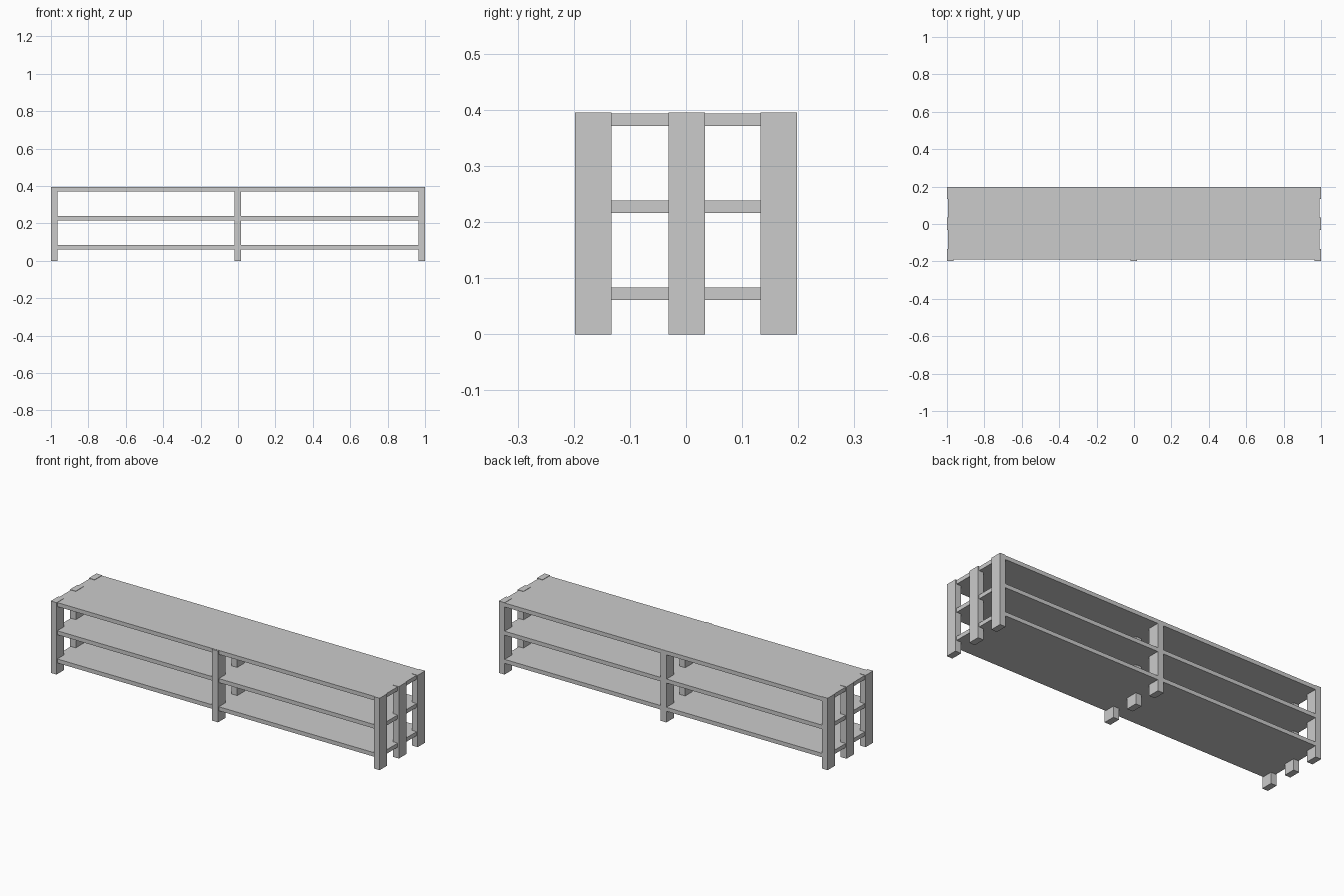
import bpy

if "Cube" in bpy.data.objects:
    bpy.data.objects.remove(bpy.data.objects["Cube"])


def box(name, x, y, z):
    """Axis-aligned box from (min, max) ranges."""
    bpy.ops.mesh.primitive_cube_add(size=1, location=[(r[0] + r[1]) / 2 for r in (x, y, z)])
    ob = bpy.context.object
    ob.name = name
    ob.scale = [r[1] - r[0] for r in (x, y, z)]
    bpy.ops.object.transform_apply(location=False, rotation=False, scale=True)
    return ob


# Three shelf boards, slightly inset from the posts
for label, z in (("lower", 0.061), ("middle", 0.216), ("top", 0.371)):
    box(label + "_shelf", (-0.995, 0.993), (-0.191, 0.197), (z, z + 0.022))

# Three rows of posts: the end rows rise just above the top board
columns = (("left", -1.0, -0.965, 0.395), ("centre", -0.019, 0.017, 0.392), ("right", 0.965, 1.0, 0.395))
rows = (("front", -0.198), ("middle", -0.031), ("back", 0.133))
for side, x0, x1, top in columns:
    for row, y0 in rows:
        box(f"{side}_{row}_post", (x0, x1), (y0, y0 + 0.065), (0, top))
